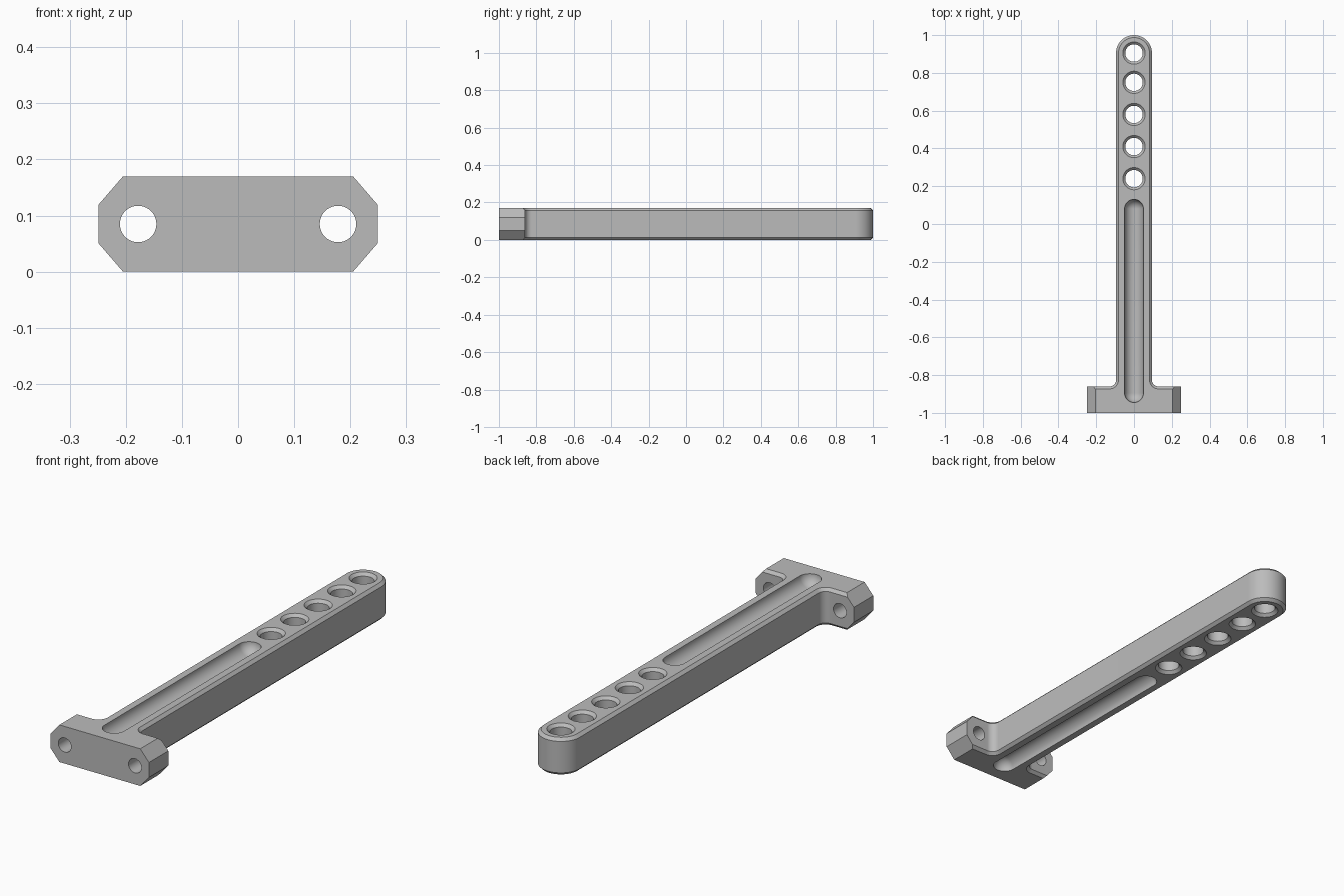
import bpy, bmesh
from math import sin, cos, pi
from mathutils import Matrix, Vector

cube = bpy.data.objects.get("Cube")
if cube:
    bpy.data.objects.remove(cube, do_unlink=True)

HEIGHT, BEVEL = 0.17, 0.013
ARM, FLANGE_BACK, FILLET = 0.095, -0.86, 0.035

grey = bpy.data.materials.new("satin grey")
grey.use_nodes = True
colour = (0.5, 0.5, 0.5, 1)
grey.diffuse_color = colour
grey.node_tree.nodes["Principled BSDF"].inputs["Base Color"].default_value = colour


def skin(bm, rings):
    """Close a stack of equal-length rings into a solid."""
    loops = [[bm.verts.new(p) for p in ring] for ring in rings]
    n = len(loops[0])
    for a, b in zip(loops, loops[1:]):
        for i in range(n):
            j = (i + 1) % n
            bm.faces.new((a[i], a[j], b[j], b[i]))
    bm.faces.new(loops[0][::-1])
    bm.faces.new(loops[-1])


def lathe(bm, profile, place, sides=48):
    """Turn (radius, height) pairs about z, then place the solid."""
    skin(bm, [[place @ Vector((r * cos(2 * pi * (i + 0.5) / sides),
                               r * sin(2 * pi * (i + 0.5) / sides), z))
               for i in range(sides)] for r, z in profile])


def finish(bm, name):
    bmesh.ops.recalc_face_normals(bm, faces=bm.faces)
    mesh = bpy.data.meshes.new(name)
    bm.to_mesh(mesh)
    bm.free()
    mesh.materials.append(grey)
    ob = bpy.data.objects.new(name, mesh)
    bpy.context.collection.objects.link(ob)
    return ob


def outline(inset, z):
    """T shape: rounded arm, filleted into an oversized flange."""
    w, r, back = ARM - inset, FILLET + inset, FLANGE_BACK - inset
    cx, cy = ARM + FILLET, FLANGE_BACK + FILLET
    half = [(0.4, -1.2), (0.4, back)]
    half += [(cx - r * sin(a), cy - r * cos(a))
             for a in (pi / 2 * i / 12 for i in range(13))]
    tip = 1 - ARM
    half += [(w * cos(a), tip + w * sin(a))
             for a in (pi / 2 * i / 16 for i in range(16))]
    mirrored = [(-x, y) for x, y in reversed(half)]
    return [(x, y, z) for x, y in half + [(0, tip + w)] + mirrored]


# Arm and flange with bevelled rims
bm = bmesh.new()
skin(bm, [outline(BEVEL, 0), outline(0, BEVEL),
          outline(0, HEIGHT - BEVEL), outline(BEVEL, HEIGHT)])
body = finish(bm, "bracket_arm")

# Trimmer: clipped flange ends and flat front
bm = bmesh.new()
right = [(0.179, -0.03), (0.249, 0.051), (0.249, 0.119), (0.179, 0.2)]
section = right + [(-x, z) for x, z in reversed(right)]
skin(bm, [[(x, y, z) for x, z in section] for y in (-1, 1.1)])
trimmer = finish(bm, "flange_trimmer")

# Cutters: countersunk holes, bolt holes and round-bottomed grooves
bm = bmesh.new()
sink, bore, over = 0.059, 0.046, 0.01
lower = [(sink + over, -over), (bore, sink - bore)]
hole = lower + [(r, HEIGHT - z) for r, z in reversed(lower)]
for y in (0.24, 0.41, 0.58, 0.75, 0.905):
    lathe(bm, hole, Matrix.Translation((0, y, 0)))

along_y = Matrix.Rotation(-pi / 2, 4, 'X')
for x in (-0.178, 0.178):
    lathe(bm, [(0.0325, -1.1), (0.0325, -0.7)],
          Matrix.Translation((x, 0, HEIGHT / 2)) @ along_y)

radius, start, end = 0.05, -0.945, 0.13
arc = [pi / 2 * (i + 0.2) / 12 for i in range(12)] + [pi / 2]
capsule = [(radius * sin(a), start + radius - radius * cos(a)) for a in arc]
capsule += [(radius * sin(a), end - radius + radius * cos(a)) for a in reversed(arc)]
for z in (0, HEIGHT):
    lathe(bm, capsule, Matrix.Translation((0, 0, z)) @ along_y)
cutter = finish(bm, "hole_cutter")

# Apply the cuts, then remove the helpers
bpy.ops.object.select_all(action='DESELECT')
bpy.context.view_layer.objects.active = body
body.select_set(True)
for helper, operation in ((trimmer, 'INTERSECT'), (cutter, 'DIFFERENCE')):
    helper.hide_render = True
    mod = body.modifiers.new(helper.name, 'BOOLEAN')
    mod.operation, mod.object, mod.solver = operation, helper, 'EXACT'
    bpy.ops.object.modifier_apply(modifier=mod.name)
    bpy.data.objects.remove(helper, do_unlink=True)
bpy.ops.object.shade_smooth_by_angle(angle=pi / 6)
